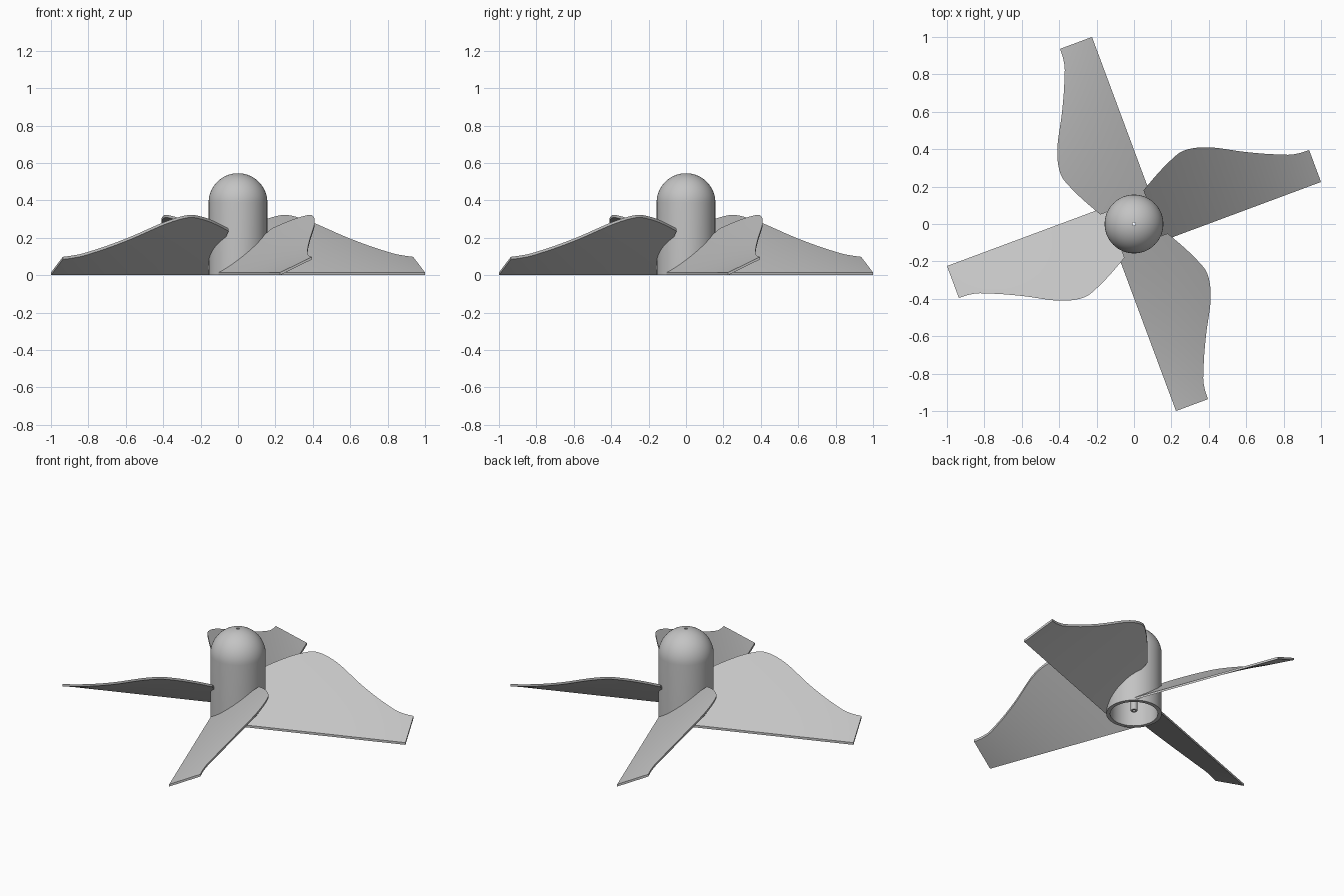
import bpy, bmesh, math
from mathutils import Vector, Matrix

cube = bpy.data.objects.get("Cube")
if cube:
    bpy.data.objects.remove(cube, do_unlink=True)

# One plain grey for the whole propeller
grey = bpy.data.materials.new("plain_grey")
grey.use_nodes = True
colour = (0.55, 0.55, 0.55, 1)
grey.diffuse_color = colour
grey.node_tree.nodes["Principled BSDF"].inputs["Base Color"].default_value = colour


def finish(name, bm, angle):
    bmesh.ops.recalc_face_normals(bm, faces=bm.faces)
    mesh = bpy.data.meshes.new(name)
    bm.to_mesh(mesh)
    bm.free()
    mesh.materials.append(grey)
    obj = bpy.data.objects.new(name, mesh)
    bpy.context.collection.objects.link(obj)
    bpy.ops.object.select_all(action="DESELECT")
    obj.select_set(True)
    bpy.context.view_layer.objects.active = obj
    bpy.ops.object.shade_smooth_by_angle(angle=math.radians(angle))
    return obj


def lathe(name, profile, sides):
    """Turn a closed (radius, height) profile around z."""
    bm = bmesh.new()
    rings = []
    for k in range(sides):
        a = math.tau * k / sides
        rings.append([bm.verts.new((r * math.cos(a), r * math.sin(a), z)) for r, z in profile])
    n = len(profile)
    for k in range(sides):
        a, b = rings[k], rings[(k + 1) % sides]
        for i in range(n):
            j = (i + 1) % n
            bm.faces.new((a[i], b[i], b[j], a[j]))
    return finish(name, bm, 35)


def dome(radius, base, bore, steps=16):
    """Quarter arc from the side wall up to the shaft bore."""
    end = math.acos(bore / radius)
    return [(radius * math.cos(end * i / steps), base + radius * math.sin(end * i / steps))
            for i in range(steps + 1)]


# Hollow hub with a domed nose and a shaft tube inside
HUB, INNER, BORE, TUBE, SHOULDER = 0.157, 0.135, 0.009, 0.019, 0.388
outer = [(HUB, 0)] + dome(HUB, SHOULDER, BORE)
inner = dome(INNER, SHOULDER, BORE)[::-1] + [(INNER, 0)]
lathe("hub", outer + inner, 64)
lathe("shaft_tube", [(TUBE, 0.02), (TUBE, 0.53), (BORE, 0.53), (BORE, 0.02)], 24)

# Blade outline: straight lower edge, curved upper edge as (along, across)
LOW, TIP, ROOT, THICK = -0.138, 1.0155, 0.11, 0.014
upper = [(ROOT, 0.151), (0.216, 0.21), (0.306, 0.252), (0.391, 0.275), (0.518, 0.245),
         (0.697, 0.151), (0.879, 0.067), (0.95, 0.048), (TIP, 0.044)]


def smooth_path(points, steps=6):
    p = [Vector(q) for q in points]
    p = [2 * p[0] - p[1]] + p + [2 * p[-1] - p[-2]]
    path = []
    for a, b, c, d in zip(p, p[1:], p[2:], p[3:]):
        for i in range(steps):
            t = i / steps
            path.append(0.5 * (2 * b + (c - a) * t + (2 * a - 5 * b + 4 * c - d) * t * t
                               + (3 * b - a - 3 * c + d) * t ** 3))
    return path + [p[-2]]


def blade_point(edge, s):
    """Point on the lower skin; the pitch flattens towards the tip."""
    v = LOW + s * (edge.y - LOW)
    floor = ROOT if v > 0 else 0.0
    root = math.sqrt(max(0.0225 - v * v, floor * floor))
    u = root + (edge.x - ROOT) / (TIP - ROOT) * (TIP - root)
    pitch = 0.87 - 0.16 * u - 0.22 * u * u
    return Vector((u, v, (v - LOW) * pitch * 0.96))


def blade(name, angle):
    bm = bmesh.new()
    rows = 14
    grids = []
    for lift in (0, THICK):
        grids.append([[bm.verts.new(blade_point(e, j / rows) + Vector((0, 0, lift)))
                       for j in range(rows + 1)] for e in smooth_path(upper)])
    low, top = grids
    cols = len(low) - 1
    for g in grids:
        for i in range(cols):
            for j in range(rows):
                bm.faces.new((g[i][j], g[i + 1][j], g[i + 1][j + 1], g[i][j + 1]))
    for j in (0, rows):
        for i in range(cols):
            bm.faces.new((low[i][j], low[i + 1][j], top[i + 1][j], top[i][j]))
    for i in (0, cols):
        for j in range(rows):
            bm.faces.new((low[i][j], low[i][j + 1], top[i][j + 1], top[i][j]))
    bm.transform(Matrix.Rotation(angle, 4, "Z"))
    return finish(name, bm, 35)


# Four equal blades around the hub
for k, side in enumerate(("left", "back", "right", "front")):
    blade(side + "_blade", math.radians(20.4 + 90 * k))
